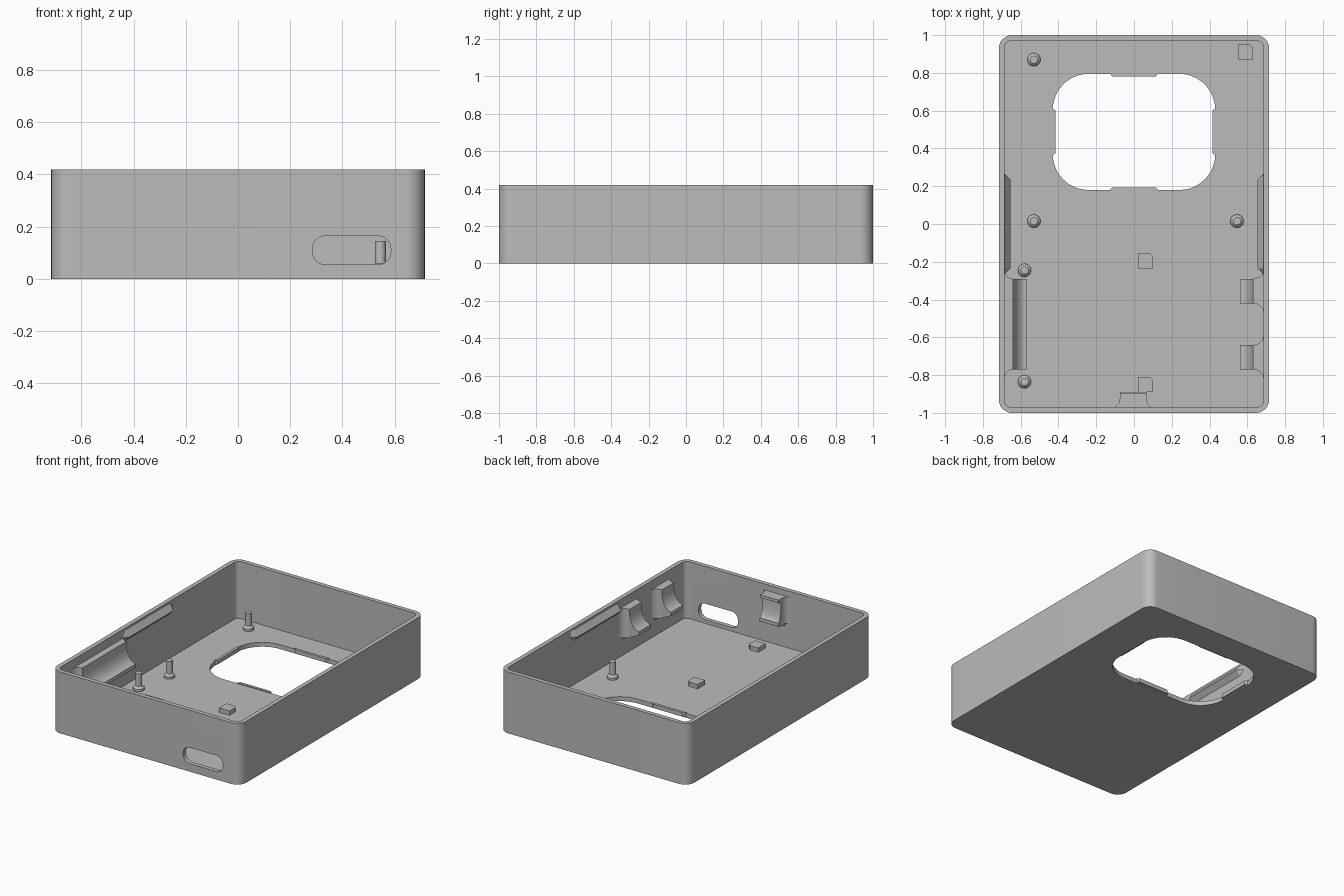
import bpy, bmesh, math

cube = bpy.data.objects.get("Cube")
if cube:
    bpy.data.objects.remove(cube)

grey = bpy.data.materials.new("mid_grey")
grey.use_nodes = True
COLOUR = (0.5, 0.5, 0.5, 1)
grey.diffuse_color = COLOUR
grey.node_tree.nodes["Principled BSDF"].inputs["Base Color"].default_value = COLOUR

HX, HY, H, WALL = 0.715, 1.0, 0.42, 0.03
IX, IY = HX - WALL, HY - WALL


def finish(name, bm):
    bmesh.ops.recalc_face_normals(bm, faces=bm.faces)
    mesh = bpy.data.meshes.new(name)
    bm.to_mesh(mesh)
    bm.free()
    mesh.materials.append(grey)
    obj = bpy.data.objects.new(name, mesh)
    bpy.context.collection.objects.link(obj)
    return obj


def smooth(obj):
    bpy.ops.object.select_all(action="DESELECT")
    obj.select_set(True)
    bpy.context.view_layer.objects.active = obj
    bpy.ops.object.shade_smooth_by_angle(angle=math.radians(30))


def loft(name, rings, place=lambda a, b, c: (a, b, c)):
    """Solid through rings, each a (2D points, height) pair."""
    bm = bmesh.new()
    loops = [[bm.verts.new(place(a, b, c)) for a, b in pts] for pts, c in rings]
    for low, high in zip(loops, loops[1:]):
        for i in range(len(low)):
            j = (i + 1) % len(low)
            bm.faces.new((low[i], low[j], high[j], high[i]))
    bm.faces.new(loops[0])
    bm.faces.new(loops[-1])
    return finish(name, bm)


def arc(cx, cy, r, start, end, n=10):
    angles = [math.radians(start + (end - start) * i / n) for i in range(n + 1)]
    return [(cx + r * math.cos(t), cy + r * math.sin(t)) for t in angles]


def rounded(x0, x1, y0, y1, r):
    return (arc(x1 - r, y1 - r, r, 0, 90) + arc(x0 + r, y1 - r, r, 90, 180)
            + arc(x0 + r, y0 + r, r, 180, 270) + arc(x1 - r, y0 + r, r, 270, 360))


def cut(obj, cutter):
    mod = obj.modifiers.new("cut", "BOOLEAN")
    mod.operation, mod.solver, mod.object = "DIFFERENCE", "EXACT", cutter
    bpy.context.view_layer.objects.active = obj
    bpy.ops.object.modifier_apply(modifier=mod.name)
    bpy.data.objects.remove(cutter)


# Open tray with a screen window in the floor and a slot in the front wall
shell = loft("case_shell", [(rounded(-HX, HX, -HY, HY, 0.07), z) for z in (0, H)])
cavity = rounded(-IX, IX, -IY, IY, 0.035)
cut(shell, loft("cavity_cutter", [(cavity, z) for z in (WALL, 0.6)]))
window = rounded(-0.43, 0.43, 0.18, 0.795, 0.19)
cut(shell, loft("window_cutter", [(window, z) for z in (-0.1, 0.1)]))
slot = rounded(0.285, 0.585, 0.055, 0.165, 0.05)
cut(shell, loft("slot_cutter", [(slot, y) for y in (-1.1, -0.9)],
                lambda a, b, c: (a, c, b)))
smooth(shell)


# Wall-local coordinates: u along the wall, d inward from it
def on_left(u, d, z):
    return (IX - d, u, z)


def on_right(u, d, z):
    return (-IX + d, u, z)


def on_front(u, d, z):
    return (u, -IY + d, z)


def on_window_back(u, d, z):
    return (u, 0.795 - d, z)


def on_window_front(u, d, z):
    return (u, 0.18 + d, z)


def on_window_left(u, d, z):
    return (0.43 - d, u, z)


def on_window_right(u, d, z):
    return (-0.43 + d, u, z)


# Cradles: a concave trough held off the wall, blended into it at both ends
def cradle(name, wall, u0, u1, lip, ledge, fillet, z0=0.14, z1=0.36):
    seat = 0.225
    rise = z1 - 0.025 - seat
    depth = max(ledge - lip, 0.03)
    trough = [(ledge - depth * math.sin(t * math.pi / 16),
               seat + rise * (1 - math.cos(t * math.pi / 16))) for t in range(9)]
    profile = [(-0.005, z0), (ledge, seat - 0.025)] + trough
    profile += [(lip, z1 - 0.02), (lip, z1), (-0.005, z1)]
    body = loft(name, [(profile, u) for u in (u0, u1)],
                lambda d, z, u: wall(u, d, z))
    smooth(body)
    reach = min(lip, ledge - depth)
    for end, u, sign in (("near", u0, -1), ("far", u1, 1)):
        curve = [(u + sign * fillet * (1 - math.cos(t)), reach * (1 - math.sin(t)))
                 for t in [i * math.pi / 16 for i in range(9)]]
        plan = [(u, -0.005)] + curve + [(u + sign * fillet, -0.005)]
        smooth(loft(name + "_blend_" + end, [(plan, z) for z in (z0 + 0.02, z1)], wall))


cradle("right_cradle", on_right, -0.77, -0.29, 0.045, 0.115, 0.045)
cradle("left_rear_cradle", on_left, -0.42, -0.29, 0.055, 0.125, 0.05)
cradle("left_front_cradle", on_left, -0.77, -0.64, 0.055, 0.125, 0.05)
cradle("front_cradle", on_front, -0.075, 0.065, 0.075, 0.08, 0.035, 0.18, 0.38)

# Snap ridges below the rim, tapered at the ends
for side, wall in (("left", on_left), ("right", on_right)):
    def ridge(d):
        return [(d, 0.365), (-0.003, 0.41), (-0.003, 0.33)]
    loft(side + "_snap_ridge",
         [(ridge(0.001), -0.265), (ridge(0.03), -0.235),
          (ridge(0.03), 0.235), (ridge(0.001), 0.265)],
         lambda d, z, u, w=wall: w(u, d, z))

# Small retaining tabs on the window edges
for side, wall, lo, hi in (("back", on_window_back, -0.13, 0.13),
                           ("front", on_window_front, -0.13, 0.13),
                           ("left", on_window_left, 0.36, 0.615),
                           ("right", on_window_right, 0.36, 0.615)):
    plan = [(lo, -0.004), (lo + 0.015, 0.014), (hi - 0.015, 0.014), (hi, -0.004)]
    loft("window_tab_" + side, [(plan, z) for z in (0.008, WALL + 0.006)], wall)

# Locating pins with a flared foot
PINS = [(-0.53, 0.87), (-0.53, 0.015), (0.545, 0.015), (-0.58, -0.245), (-0.58, -0.835)]
for i, (x, y) in enumerate(PINS):
    rings = [(arc(x, y, r, 0, 345, 23), z) for r, z in
             ((0.035, WALL - 0.005), (0.035, 0.045), (0.021, 0.06), (0.021, 0.145))]
    smooth(loft("pin_%d" % (i + 1), rings))

# Low support blocks with one clipped corner
S = 0.04
for i, (x, y) in enumerate([(0.06, -0.195), (0.06, -0.85), (0.59, 0.91)]):
    plan = [(x - S, y - S), (x + S, y - S), (x + S, y + S * 0.6),
            (x + S * 0.6, y + S), (x - S, y + S)]
    loft("support_block_%d" % (i + 1), [(plan, z) for z in (WALL - 0.005, 0.06)])
